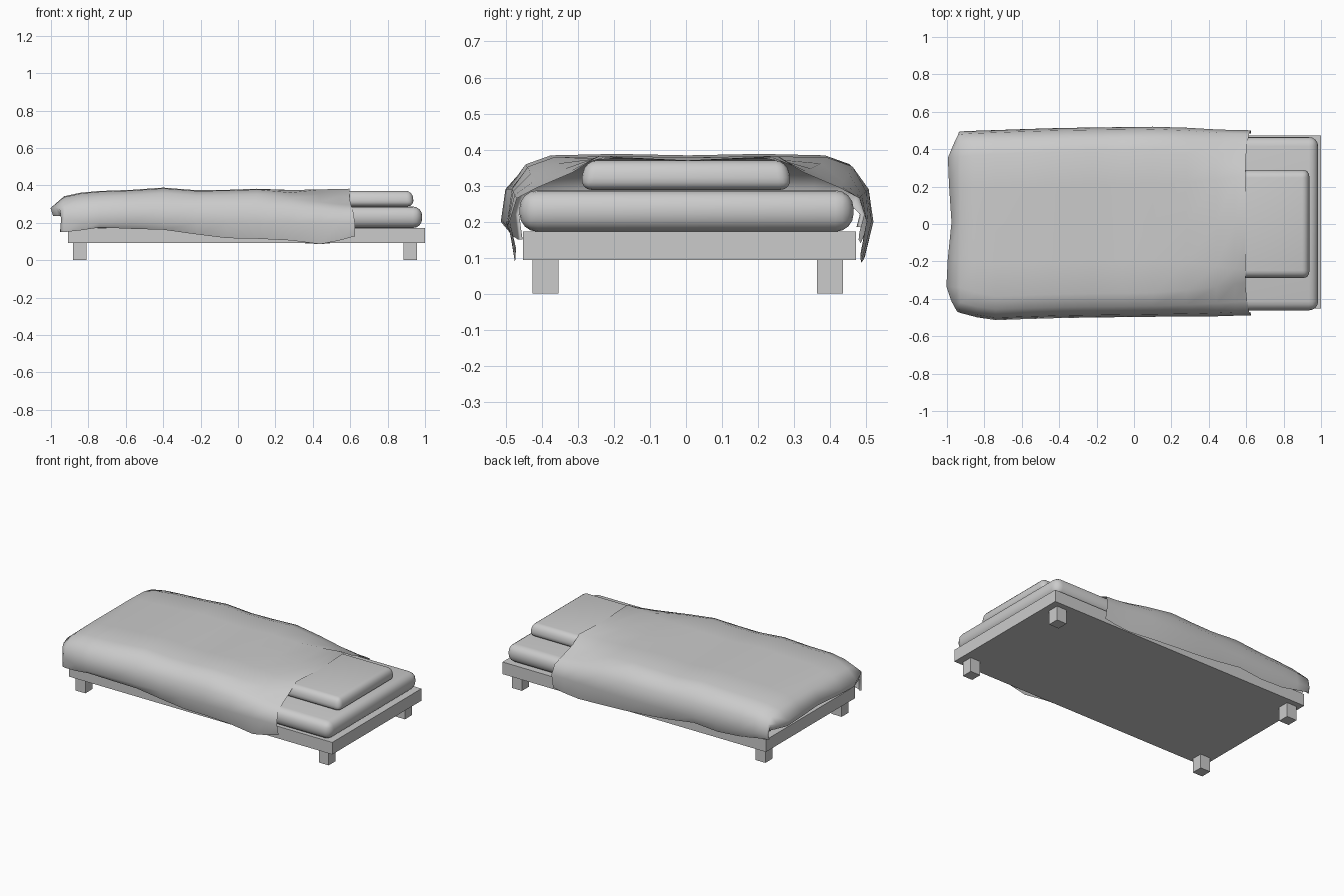
import bpy, bmesh, math

if "Cube" in bpy.data.objects:
    bpy.data.objects.remove(bpy.data.objects["Cube"])


def box(name, lo, hi, bevel=0.0, segs=4, taper=0.0):
    """Box between two corners, optionally rounded and narrowed towards the top."""
    bm = bmesh.new()
    bmesh.ops.create_cube(bm, size=1)
    for v in bm.verts:
        for i in range(3):
            v.co[i] = lo[i] + (v.co[i] + 0.5) * (hi[i] - lo[i])
    if bevel:
        bmesh.ops.bevel(bm, geom=bm.edges[:], offset=bevel, segments=segs,
                        profile=0.5, affect='EDGES')
    if taper:
        cx, cy = (lo[0] + hi[0]) / 2, (lo[1] + hi[1]) / 2
        for v in bm.verts:
            k = 1 - taper * (v.co.z - lo[2]) / (hi[2] - lo[2])
            v.co.x = cx + (v.co.x - cx) * k
            v.co.y = cy + (v.co.y - cy) * k
    return finish(name, bm, bevel > 0)


def finish(name, bm, smooth):
    mesh = bpy.data.meshes.new(name)
    bm.to_mesh(mesh)
    bm.free()
    ob = bpy.data.objects.new(name, mesh)
    bpy.context.collection.objects.link(ob)
    if smooth:
        for p in mesh.polygons:
            p.use_smooth = True
    return ob


# Bed frame and legs
box("bed_frame", (-0.91, -0.452, 0.093), (1.0, 0.472, 0.172))
for lx, xn in ((-0.845, "foot"), (0.92, "head")):
    for ly, yn in ((-0.39, "front"), (0.40, "back")):
        box(f"{xn}_{yn}_leg", (lx - 0.036, ly - 0.036, 0), (lx + 0.036, ly + 0.036, 0.094))

# Mattress and pillow
box("mattress", (-0.89, -0.462, 0.172), (0.985, 0.465, 0.287), 0.05)
box("pillow", (0.5, -0.295, 0.288), (0.942, 0.295, 0.37), 0.034, 4, 0.05)

# Blanket half profiles from hem to centre line: (y, z)
FOOT = [(.475, .15), (.485, .22), (.47, .28), (.43, .318), (.35, .337), (.2, .342), (0, .342)]
BODY = [(.485, .12), (.508, .20), (.495, .29), (.45, .345), (.38, .370), (.2, .374), (0, .370)]
HEAD = [(.478, .13), (.495, .20), (.475, .265), (.42, .292), (.32, .335), (.25, .380), (0, .368)]

# Stations: x, profile A, profile B, blend, front hem z, back hem z, top lift, side shift in y
STATIONS = [
    (-0.93, FOOT, BODY, 0.0, .150, .185, 0.0, .01),
    (-0.84, FOOT, BODY, 0.6, .160, .170, 0.0, .0),
    (-0.74, FOOT, BODY, 1.0, .175, .150, -.004, -.006),
    (-0.57, BODY, HEAD, 0.0, .168, .140, .002, .0),
    (-0.40, BODY, HEAD, 0.0, .163, .155, .014, .005),
    (-0.22, BODY, HEAD, 0.0, .138, .130, .0, .008),
    (-0.06, BODY, HEAD, 0.0, .118, .115, .002, .01),
    (0.10, BODY, HEAD, 0.0, .115, .105, .008, .012),
    (0.28, BODY, HEAD, 0.25, .106, .095, .0, .01),
    (0.44, BODY, HEAD, 0.65, .086, .086, .0, .006),
    (0.54, BODY, HEAD, 0.9, .105, .095, .002, .006),
    (0.625, HEAD, HEAD, 0.0, .128, .110, .002, .006),
]


def section(st):
    x, a, b, t, hem_f, hem_b, lift, shift = st
    half = [(p[0] + (q[0] - p[0]) * t, p[1] + (q[1] - p[1]) * t) for p, q in zip(a, b)]
    half[0] = (half[0][0], None)
    pts = []
    for side, hem in ((-1, hem_f), (1, hem_b)):
        row = []
        for i, (y, z) in enumerate(half):
            z = hem if z is None else z + (lift if i > 2 else 0)
            # the open head edge pulls back over the pillow
            back = 0.03 * min(max((i - 1) / 3, 0), 1) if x > 0.6 else 0
            row.append((x - back, side * y + shift, z))
        pts.append(row)
    return pts[0] + pts[1][-2::-1]


rows = [section(s) for s in STATIONS]

# Foot end: roll over the edge, then drop to the foot hem
base = rows[0]
roll, hem = [], []
for x, y, z in base:
    inner = min(1, max(0, (0.49 - abs(y)) / 0.12))
    reach = 0.008 + inner * (0.037 + 0.02 * min(1, abs(y) / 0.3)) + (0.008 if y < 0 else 0) * inner
    roll.append((x - reach, y * 0.985, min(z, 0.278 + 0.004 * math.sin(9 * y))))
    hem.append((x - reach + 0.015, y * 0.975, min(z, 0.235)))
rows = [hem, roll] + rows

bm = bmesh.new()
grid = [[bm.verts.new(p) for p in r] for r in rows]
for r0, r1 in zip(grid, grid[1:]):
    for j in range(len(r0) - 1):
        bm.faces.new((r0[j], r1[j], r1[j + 1], r0[j + 1]))
bmesh.ops.recalc_face_normals(bm, faces=bm.faces[:])
if sum(f.normal.z for f in bm.faces) < 0:
    bmesh.ops.reverse_faces(bm, faces=bm.faces[:])
finish("blanket", bm, True)
